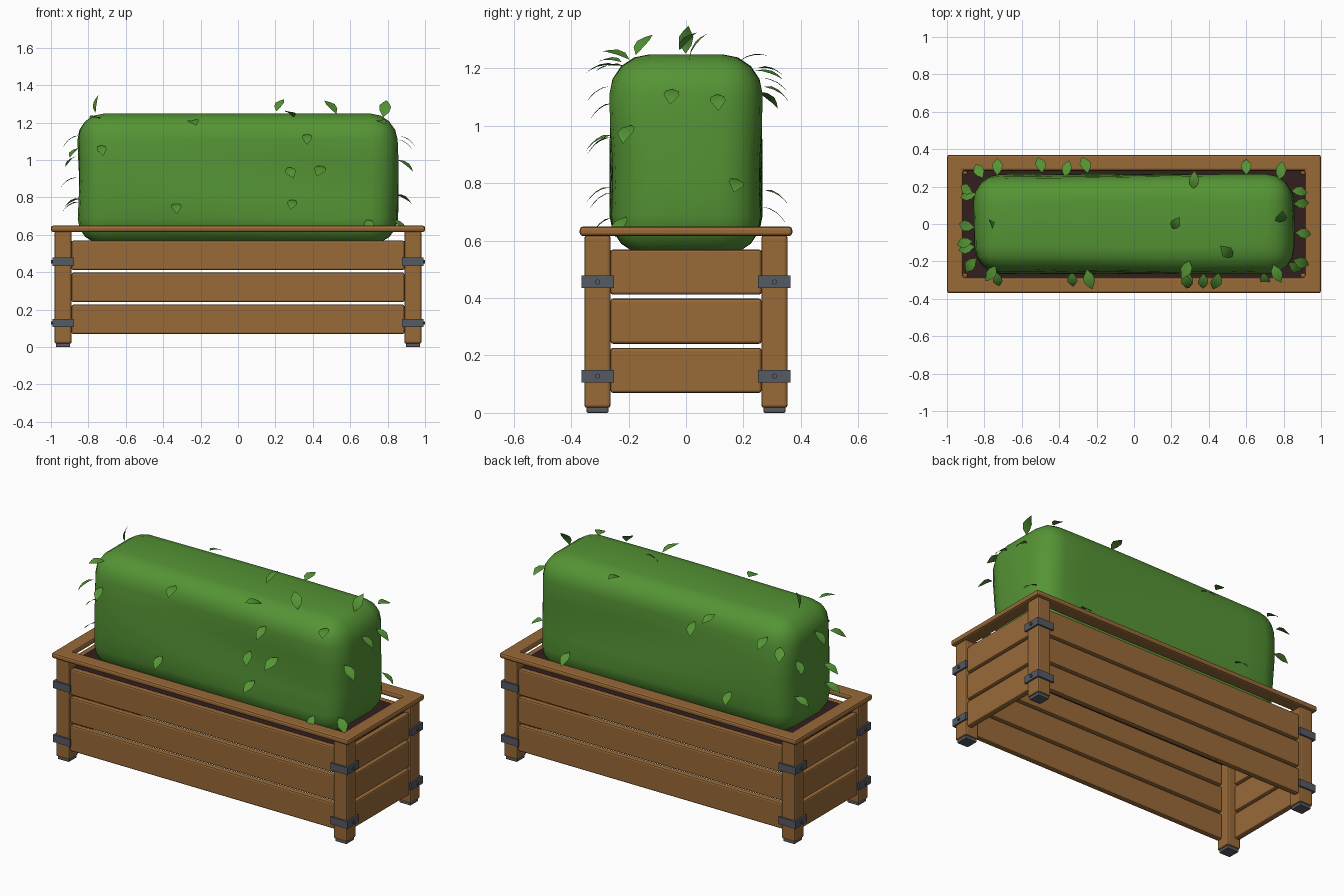
import bpy, bmesh, math, random
from mathutils import Vector, Matrix

if "Cube" in bpy.data.objects:
    bpy.data.objects.remove(bpy.data.objects["Cube"])

random.seed(4)


def mat(name, rgb):
    m = bpy.data.materials.new(name)
    m.diffuse_color = (*rgb, 1)
    m.use_nodes = True
    m.node_tree.nodes["Principled BSDF"].inputs["Base Color"].default_value = m.diffuse_color
    return m


WOOD = mat("warm wood", (0.315, 0.144, 0.039))
METAL = mat("grey metal", (0.09, 0.103, 0.127))
SOIL = mat("dark soil", (0.034, 0.013, 0.013))
GREEN = mat("hedge green", (0.09, 0.295, 0.035))


def finish(name, bm, m, bevel=0, smooth=None):
    me = bpy.data.meshes.new(name)
    bm.to_mesh(me)
    bm.free()
    ob = bpy.data.objects.new(name, me)
    bpy.context.collection.objects.link(ob)
    me.materials.append(m)
    if bevel:
        b = ob.modifiers.new("bevel", 'BEVEL')
        b.width, b.segments = bevel, 2
    if smooth:
        bpy.ops.object.select_all(action='DESELECT')
        bpy.context.view_layer.objects.active = ob
        ob.select_set(True)
        bpy.ops.object.shade_smooth_by_angle(angle=math.radians(smooth))
    return ob


def add_box(bm, centre, size):
    return bmesh.ops.create_cube(bm, size=1, matrix=Matrix.Translation(centre)
                                 @ Matrix.Diagonal((*size, 1)))


def box(name, centre, size, m, bevel=0):
    bm = bmesh.new()
    add_box(bm, centre, size)
    return finish(name, bm, m, bevel)


PX, PY = 0.935, 0.308

# Corner posts, feet and metal straps
for sx, a in ((-1, "left"), (1, "right")):
    for sy, b in ((-1, "front"), (1, "back")):
        tag = f"{b}_{a}"
        x, y = sx * PX, sy * PY
        box(f"post_{tag}", (x, y, 0.3185), (0.092, 0.092, 0.603), WOOD, 0.011)
        box(f"foot_{tag}", (x, y, 0.012), (0.076, 0.076, 0.024), METAL, 0.004)
        for z, lv in ((0.128, "lower"), (0.456, "upper")):
            bm = bmesh.new()
            add_box(bm, (x - sx * 0.001, y + sy * 0.05, z), (0.112, 0.012, 0.044))
            add_box(bm, (x + sx * 0.05, y - sy * 0.001, z), (0.012, 0.112, 0.044))
            finish(f"strap_{lv}_{tag}", bm, METAL)
            # Bolt head on the end face
            bm = bmesh.new()
            bmesh.ops.create_cone(bm, cap_ends=True, segments=8, radius1=0.009,
                                  radius2=0.009, depth=0.012,
                                  matrix=Matrix.Translation((x + sx * 0.058, y, z))
                                  @ Matrix.Rotation(math.pi / 2, 4, 'Y'))
            finish(f"bolt_{lv}_{tag}", bm, METAL)

# Side boards, set close to the outer faces of the posts
for i in range(3):
    z = 0.148 + i * 0.171
    for s, n in ((-1, "front"), (1, "back")):
        box(f"{n}_board_{i + 1}", (0, s * 0.327, z), (1.78, 0.036, 0.157), WOOD, 0.009)
    for s, n in ((-1, "left"), (1, "right")):
        box(f"{n}_board_{i + 1}", (s * 0.954, 0, z), (0.036, 0.526, 0.157), WOOD, 0.009)

# Rim frame
bm = bmesh.new()
rings = [[bm.verts.new((sx * w, sy * d, z)) for sx, sy in ((-1, -1), (1, -1), (1, 1), (-1, 1))]
         for w, d, z in ((1.0, 0.37, 0.615), (1.0, 0.37, 0.649),
                         (0.914, 0.284, 0.649), (0.914, 0.284, 0.615))]
for k in range(4):
    r, q = rings[k], rings[(k + 1) % 4]
    for i in range(4):
        j = (i + 1) % 4
        bm.faces.new((r[i], r[j], q[j], q[i]))
bmesh.ops.recalc_face_normals(bm, faces=bm.faces)
finish("top_rim", bm, WOOD, 0.012)

# Soil bed
box("soil", (0, 0, 0.551), (1.874, 0.62, 0.03), SOIL)

# Hedge: rounded block with gentle waves
bm = bmesh.new()
add_box(bm, (0, 0, 0.898), (1.705, 0.522, 0.70))
bmesh.ops.bevel(bm, geom=bm.edges[:], offset=0.14, segments=4, profile=0.5, affect='EDGES')
for axis, cuts in ((0, 9), (2, 3)):
    long = [e for e in bm.edges
            if abs(e.verts[0].co[axis] - e.verts[1].co[axis]) > 0.3]
    bmesh.ops.subdivide_edges(bm, edges=long, cuts=cuts, use_grid_fill=True)
for v in bm.verts:
    c = v.co.copy()
    v.co.y += 0.006 * math.sin(c.z * 11 + c.x * 3) * (1 if c.y > 0 else -1)
    v.co.x += 0.006 * math.sin(c.z * 9 + c.y * 6)
finish("hedge", bm, GREEN, 0, 50)

# Leaves poking out of the hedge, at centre points
SPOTS = [(-.73, -.28, 1.06), (-.33, -.28, .75), (.28, -.29, .94), (.44, -.29, .95),
         (.29, -.29, .77), (.37, -.29, 1.12), (.70, -.28, .66), (-.24, -.28, 1.2),
         (.28, -.23, 1.24), (-.76, -.25, 1.22), (.76, -.25, 1.2),
         (.22, 0, 1.28), (-.76, 0, 1.28), (.5, -.15, 1.27), (.32, .22, 1.23), (.78, .03, 1.26),
         (-.73, .29, 1.15), (-.82, .27, 1.1), (-.5, .3, .76), (-.36, .28, 1.19),
         (-.26, .3, 1.12), (.78, .27, 1.18), (.6, .29, .7),
         (.87, .17, .8), (.88, .11, 1.09), (.89, -.05, 1.11), (.88, -.2, .98), (.85, -.22, .66),
         (-.88, .18, 1.0), (-.87, .15, .78), (-.88, -.01, 1.11), (-.89, -.1, .89),
         (-.88, -.13, .76), (-.86, -.21, 1.05)]
# Outline along the leaf: (distance, half width, droop)
OUTLINE = [(-0.2, 0.24, 0.0), (0.1, 0.29, 0.0), (0.33, 0.16, -0.06)]
bm = bmesh.new()
for p in SPOTS:
    p = Vector(p)
    off = p - Vector((0, 0, .9))
    core = Vector([max(-l, min(l, c)) for c, l in zip(off, (.73, .13, .22))])
    n = (off - core).normalized()
    side = n.cross(Vector((0.2, 0.3, 1))).normalized()
    along = side * random.uniform(-0.4, 0.4) + n
    if n.z > 0.8:
        along += Vector((random.uniform(-1, 1), random.uniform(-1, 1), 0))
    else:
        along -= Vector((0, 0, 0.6))
    along.normalize()
    across = along.cross(n + Vector((0, 0, 0.8))).normalized()
    up = across.cross(along)
    if up.z < 0:
        across, up = -across, -up
    s = random.uniform(0.09, 0.11)
    p += n * 0.018

    def pt(a, w, h):
        return bm.verts.new(p + s * (along * a + across * w + up * h))

    base, tip = pt(-0.5, 0, -0.08), pt(0.55, 0, -0.14)
    mid = [pt(a, 0, h) for a, w, h in OUTLINE]
    for sg in (-1, 1):
        edge = [pt(a, sg * w, h + 0.02) for a, w, h in OUTLINE]
        faces = [(base, edge[0], mid[0]), (mid[2], edge[2], tip)]
        faces += [(mid[i], edge[i], edge[i + 1], mid[i + 1]) for i in (0, 1)]
        for f in faces:
            bm.faces.new(f)
bmesh.ops.recalc_face_normals(bm, faces=bm.faces)
# Each leaf should face upward
for f in bm.faces:
    f.normal_update()
    if f.normal.z < 0:
        f.normal_flip()
finish("leaves", bm, GREEN, 0, 60)
